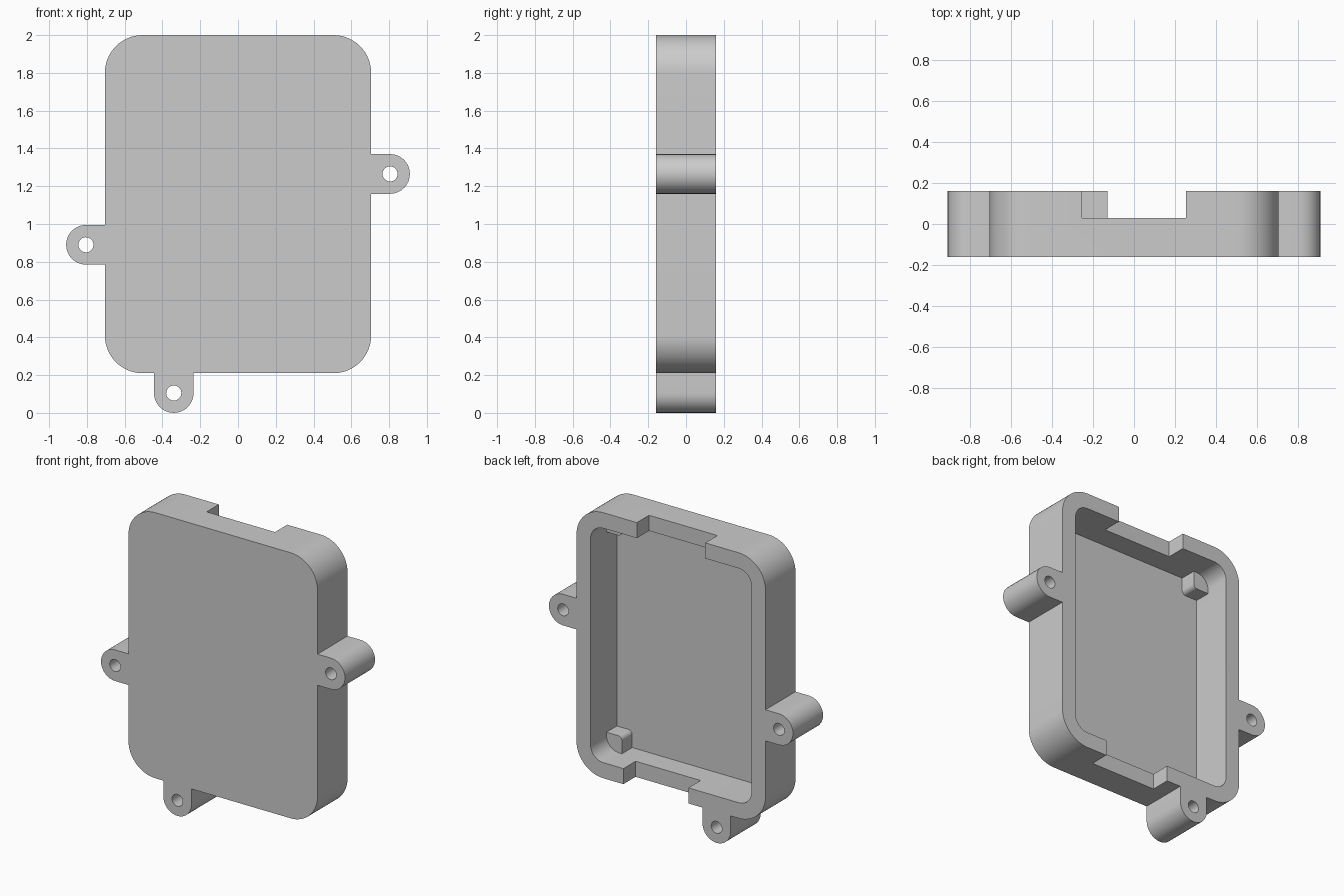
import bpy, bmesh
from math import radians, cos, sin

if "Cube" in bpy.data.objects:
    bpy.data.objects.remove(bpy.data.objects["Cube"])

FRONT, BACK = -0.16, 0.16       # depth of the case
HALF_W, LOW, HIGH = 0.705, 0.21, 2.0
WALL, FLOOR = 0.105, -0.12      # wall thickness, inner face of the front panel
LUG_R, HOLE_R = 0.105, 0.04

grey = bpy.data.materials.new("plain_grey")
grey.use_nodes = True
grey.diffuse_color = (0.6, 0.6, 0.6, 1)
grey.node_tree.nodes["Principled BSDF"].inputs["Base Color"].default_value = grey.diffuse_color


def arc(cx, cz, r, start, end, steps=16):
    angles = [radians(start + (end - start) * i / steps) for i in range(steps + 1)]
    return [(cx + r * cos(a), cz + r * sin(a)) for a in angles]


def rounded_rect(x0, x1, z0, z1, r):
    return (arc(x1 - r, z1 - r, r, 0, 90) + arc(x0 + r, z1 - r, r, 90, 180)
            + arc(x0 + r, z0 + r, r, 180, 270) + arc(x1 - r, z0 + r, r, 270, 360))


def rect(x0, x1, z0, z1):
    return [(x0, z0), (x1, z0), (x1, z1), (x0, z1)]


def prism(name, outline, y0, y1):
    """Extrude an outline in the x-z plane from y0 back to y1."""
    bm = bmesh.new()
    face = bm.faces.new([bm.verts.new((x, y0, z)) for x, z in outline])
    extruded = bmesh.ops.extrude_face_region(bm, geom=[face])["geom"]
    moved = [v for v in extruded if isinstance(v, bmesh.types.BMVert)]
    bmesh.ops.translate(bm, verts=moved, vec=(0, y1 - y0, 0))
    bmesh.ops.recalc_face_normals(bm, faces=bm.faces)
    mesh = bpy.data.meshes.new(name)
    bm.to_mesh(mesh)
    bm.free()
    mesh.materials.append(grey)
    obj = bpy.data.objects.new(name, mesh)
    bpy.context.collection.objects.link(obj)
    return obj


def smooth(obj):
    bpy.ops.object.select_all(action='DESELECT')
    obj.select_set(True)
    bpy.context.view_layer.objects.active = obj
    bpy.ops.object.shade_smooth_by_angle(angle=radians(30))


def cut(target, cutter):
    mod = target.modifiers.new(cutter.name, 'BOOLEAN')
    mod.operation, mod.solver, mod.object = 'DIFFERENCE', 'EXACT', cutter
    bpy.context.view_layer.objects.active = target
    bpy.ops.object.modifier_apply(modifier=mod.name)
    bpy.data.objects.remove(cutter)


# Case outline: rounded body with three screw lugs
right_lug, left_lug, bottom_lug = (0.805, 1.265), (-0.805, 0.89), (-0.34, 0.105)
R = 0.2
outline = (
    [(HALF_W, right_lug[1] - LUG_R)] + arc(*right_lug, LUG_R, -90, 90)
    + [(HALF_W, right_lug[1] + LUG_R)]
    + arc(HALF_W - R, HIGH - R, R, 0, 90) + arc(R - HALF_W, HIGH - R, R, 90, 180)
    + [(-HALF_W, left_lug[1] + LUG_R)] + arc(*left_lug, LUG_R, 90, 270)
    + [(-HALF_W, left_lug[1] - LUG_R)] + arc(R - HALF_W, LOW + R, R, 180, 270)
    + [(bottom_lug[0] - LUG_R, LOW)] + arc(*bottom_lug, LUG_R, 180, 360)
    + [(bottom_lug[0] + LUG_R, LOW)] + arc(HALF_W - R, LOW + R, R, 270, 360))
case = prism("case_shell", outline, FRONT, BACK)

# Hollow interior, open at the back
IN_W, IN_LOW, IN_HIGH, IN_R = HALF_W - WALL, LOW + WALL, HIGH - WALL, R - WALL
cut(case, prism("cavity", rounded_rect(-IN_W, IN_W, IN_LOW, IN_HIGH, IN_R), FLOOR, 0.3))

# Notches in the top and bottom walls
cut(case, prism("top_notch", rect(-0.255, 0.255, 1.8, 2.1), 0.03, 0.3))
cut(case, prism("bottom_notch", rect(-0.13, 0.355, 0.1, 0.4), 0.03, 0.3))

# Screw holes through the lugs
for cx, cz in (right_lug, left_lug, bottom_lug):
    cut(case, prism("screw_hole", arc(cx, cz, HOLE_R, 0, 348.75, 31), -0.3, 0.3))
smooth(case)

# Corner support posts, fitted to the inner corner curve
SIZE, TIP = 0.115, 0.03
profile = (arc(IN_R, IN_R, IN_R, 180, 270) + [(SIZE, 0)]
           + arc(SIZE - TIP, SIZE - TIP, TIP, 0, 90, 8) + [(0, SIZE)])
for side, sx in (("left", 1), ("right", -1)):
    for level, z0, sz in (("lower", IN_LOW, 1), ("upper", IN_HIGH, -1)):
        points = [(sx * (IN_W - u), z0 + sz * v) for u, v in profile]
        smooth(prism(f"{level}_{side}_post", points, FLOOR, -0.01))
